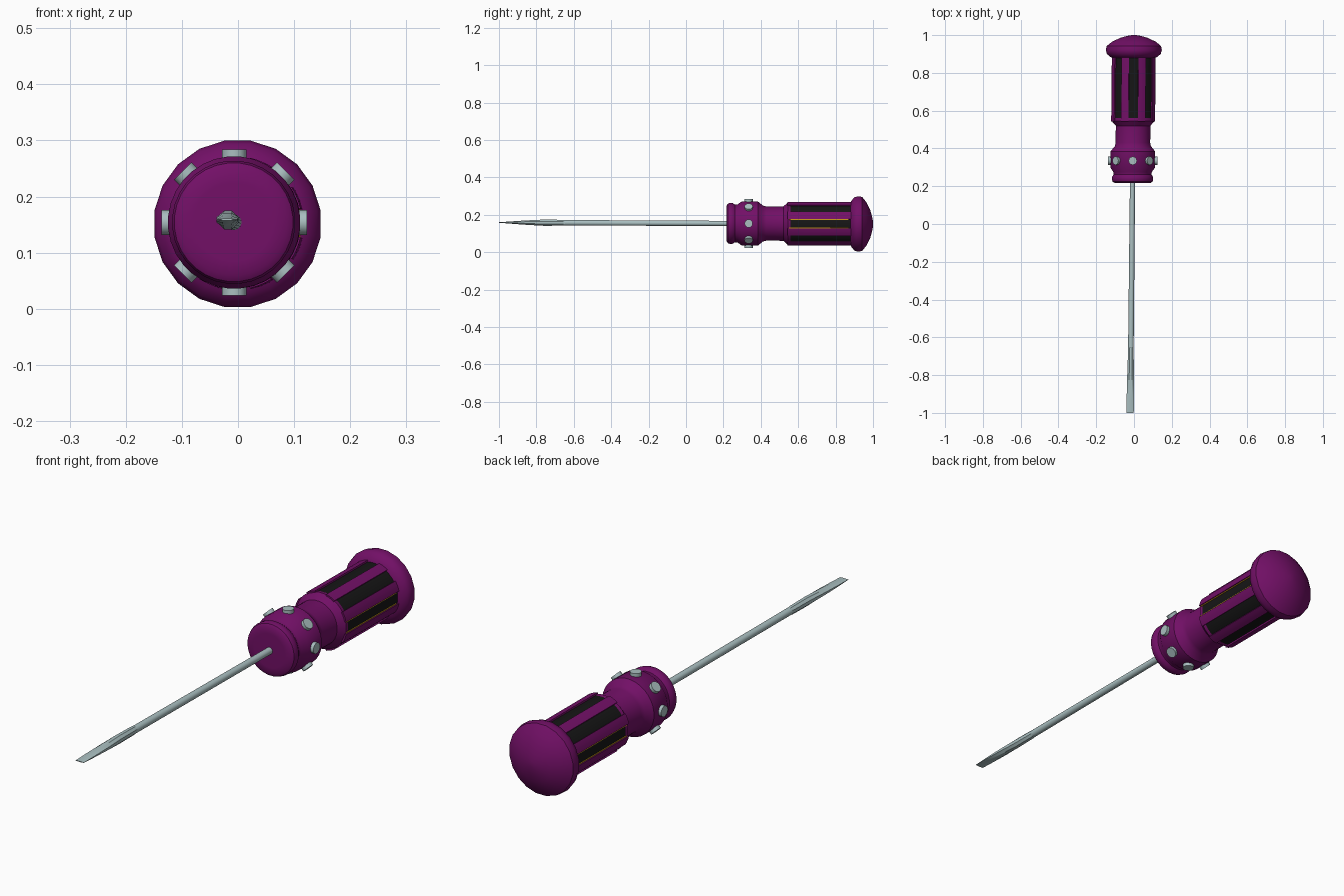
import bpy, bmesh
from math import sin, cos, tau, radians
from mathutils import Matrix, Vector

if "Cube" in bpy.data.objects:
    bpy.data.objects.remove(bpy.data.objects["Cube"])


def material(name, rgb):
    m = bpy.data.materials.new(name)
    m.diffuse_color = (*rgb, 1)
    m.use_nodes = True
    m.node_tree.nodes["Principled BSDF"].inputs["Base Color"].default_value = m.diffuse_color
    return m


PURPLE = material("purple_plastic", (0.17, 0.005, 0.135))
BLACK = material("black_rubber", (0.008, 0.008, 0.008))
STEEL = material("steel", (0.40, 0.52, 0.53))
GOLD = material("gold_trim", (0.55, 0.30, 0.01))


def axis(y):
    # The tool lies with a very slight tilt
    t = (1 - y) / 2
    return Vector((-0.02 * t, y, 0.151 + 0.008 * t))


def finish(name, bm, mat, angle=35):
    bmesh.ops.recalc_face_normals(bm, faces=bm.faces)
    me = bpy.data.meshes.new(name)
    bm.to_mesh(me)
    bm.free()
    ob = bpy.data.objects.new(name, me)
    bpy.context.collection.objects.link(ob)
    me.materials.append(mat)
    bpy.ops.object.select_all(action='DESELECT')
    ob.select_set(True)
    bpy.context.view_layer.objects.active = ob
    bpy.ops.object.shade_smooth_by_angle(angle=radians(angle))
    return ob


def loft(name, sections, n, mat, angle=35):
    # sections: (y, half width, half height)
    bm = bmesh.new()
    rings = []
    for y, rx, rz in sections:
        c = axis(y)
        rings.append([bm.verts.new(c + Vector((rx * cos(tau * (i + .5) / n), 0, rz * sin(tau * (i + .5) / n))))
                      for i in range(n)])
    for a, b in zip(rings, rings[1:]):
        for i in range(n):
            j = (i + 1) % n
            bm.faces.new((a[i], a[j], b[j], b[i]))
    bm.faces.new(rings[0])
    bm.faces.new(rings[-1])
    return finish(name, bm, mat, angle)


def lathe(name, profile, n, mat, angle=35):
    return loft(name, [(y, r, r) for y, r in profile], n, mat, angle)


def bar(bm, a0, a1, r0, r1, y0, y1, steps=3):
    # Curved bar running along the grip between two angles
    arc = [a0 + (a1 - a0) * i / steps for i in range(steps + 1)]
    shape = [(r1, a) for a in arc] + [(r0, a) for a in reversed(arc)]
    ends = [[bm.verts.new(axis(y) + Vector((r * cos(a), 0, r * sin(a)))) for r, a in shape]
            for y in (y0, y1)]
    for i in range(len(shape)):
        j = (i + 1) % len(shape)
        bm.faces.new((ends[0][i], ends[0][j], ends[1][j], ends[1][i]))
    bm.faces.new(ends[0])
    bm.faces.new(ends[1])


# Front collar, waist and shoulder of the handle
lathe("handle_front", [(0.216, 0.07), (0.217, 0.095), (0.224, 0.106), (0.235, 0.110), (0.25, 0.109),
                       (0.262, 0.101), (0.275, 0.102), (0.298, 0.118), (0.385, 0.118), (0.412, 0.096),
                       (0.43, 0.092), (0.52, 0.092), (0.546, 0.115), (0.56, 0.113)], 32, PURPLE)

# Grip core with raised ribs
lathe("grip_core", [(0.546, 0.113), (0.885, 0.113)], 32, BLACK)
ribs, trim = bmesh.new(), bmesh.new()
for k in range(8):
    a = tau * (k + .5) / 8
    bar(ribs, a - radians(10), a + radians(10), 0.10, 0.119, 0.543, 0.885)
    # Thin gold line at the edge of the side grooves
    if k in (0, 3, 4, 7):
        side = -1 if k in (0, 3) and cos(a) > 0 or k == 4 else 1
        e = a + side * radians(10)
        bar(trim, e, e + side * radians(2), 0.10, 0.115, 0.55, 0.87, 1)
finish("grip_ribs", ribs, PURPLE)
finish("grip_trim", trim, GOLD)

# Rounded pommel
lathe("pommel", [(0.875, 0.105), (0.885, 0.126), (0.9, 0.144), (0.92, 0.150), (0.942, 0.146),
                 (0.965, 0.117), (0.985, 0.075), (0.995, 0.04), (1.0, 0.012)], 20, PURPLE)

# Ring of round studs on the collar
studs = bmesh.new()
for k in range(8):
    a = tau * k / 8
    d = Vector((cos(a), 0, sin(a)))
    m = Matrix.Translation(axis(0.335) + d * 0.115) @ d.to_track_quat('Z', 'Y').to_matrix().to_4x4()
    bmesh.ops.create_cone(studs, cap_ends=True, segments=16, radius1=0.022, radius2=0.022,
                          depth=0.03, matrix=m)
finish("collar_studs", studs, STEEL)

# Shaft and flattened blade
loft("shaft", [(0.25, 0.014, 0.014), (-0.70, 0.015, 0.015)], 16, STEEL)
loft("blade", [(-0.64, 0.014, 0.014), (-0.66, 0.016, 0.017), (-0.76, 0.018, 0.018), (-0.85, 0.021, 0.013),
               (-0.93, 0.021, 0.007), (-1.0, 0.020, 0.0015)], 8, STEEL, 20)
